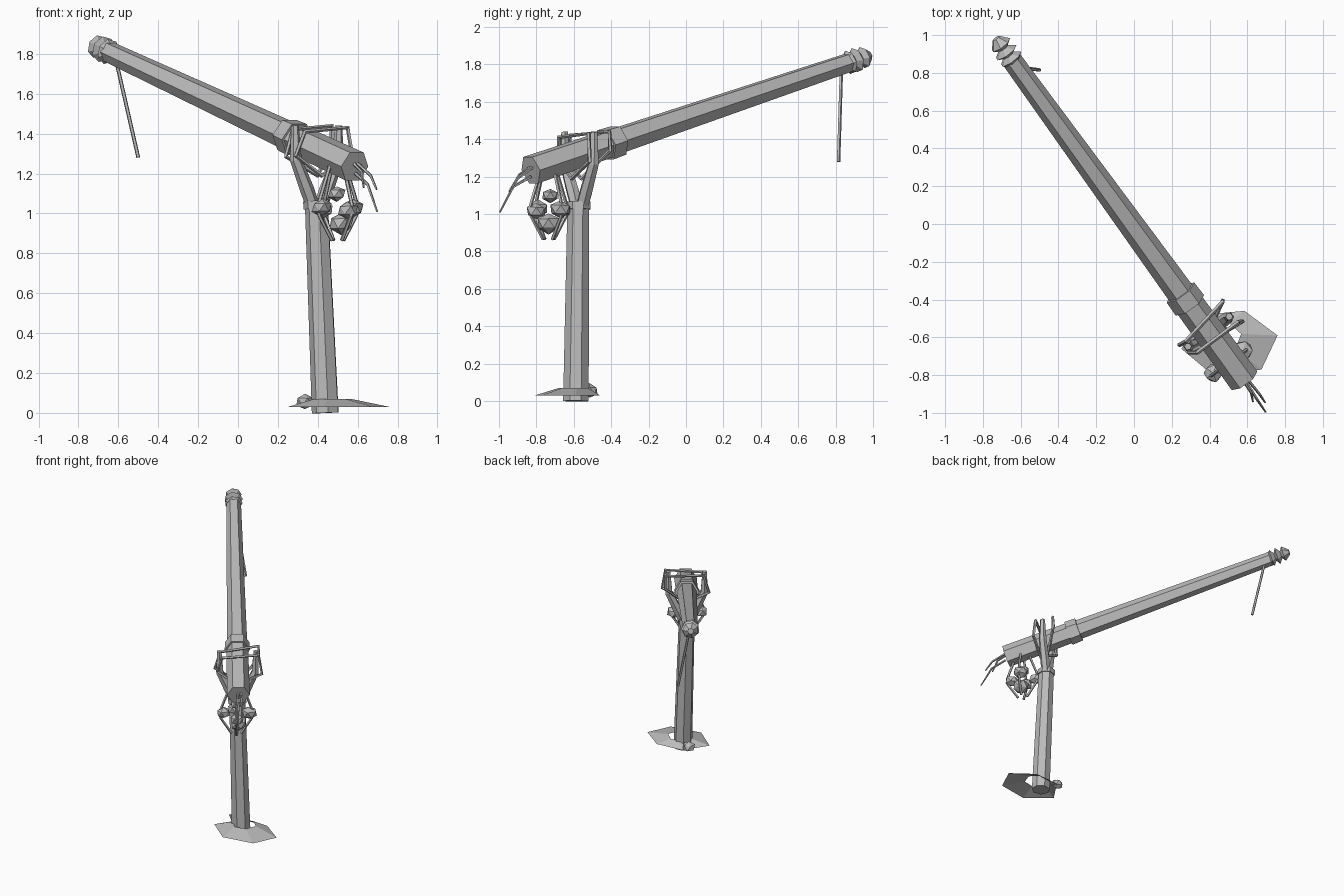
import bpy, bmesh, math, random
from mathutils import Vector

if "Cube" in bpy.data.objects:
    bpy.data.objects.remove(bpy.data.objects["Cube"])

random.seed(4)
wood = bpy.data.materials.new("weathered_grey")
wood.diffuse_color = (0.5, 0.5, 0.5, 1)
wood.use_nodes = True
wood.node_tree.nodes["Principled BSDF"].inputs["Base Color"].default_value = wood.diffuse_color


def finish(name, bm):
    bmesh.ops.recalc_face_normals(bm, faces=bm.faces[:])
    me = bpy.data.meshes.new(name)
    bm.to_mesh(me)
    bm.free()
    me.materials.append(wood)
    ob = bpy.data.objects.new(name, me)
    bpy.context.collection.objects.link(ob)
    return ob


def tube(name, points, radii, sides=6, closed=False, turn=0.0):
    """Faceted tube through points, one radius per point (or one for all)."""
    pts = [Vector(p) for p in points]
    n = len(pts)
    if not isinstance(radii, (list, tuple)):
        radii = [radii] * n
    bm = bmesh.new()
    rings = []
    for i, p in enumerate(pts):
        a = pts[i - 1] if (i or closed) else p
        b = pts[(i + 1) % n] if (i < n - 1 or closed) else p
        d = ((b - p).normalized() + (p - a).normalized()).normalized()
        ref = Vector((0, 0, 1)) if closed or abs((pts[-1] - pts[0]).normalized().z) < 0.8 else Vector((0.81, 0.587, 0))
        if closed:
            ref = Vector((-0.57, 0.785, 0.26))
        u = d.cross(ref).normalized()
        v = u.cross(d)
        rings.append([bm.verts.new(p + radii[i] * (math.cos(t) * u + math.sin(t) * v))
                      for t in [turn + 2 * math.pi * k / sides for k in range(sides)]])
    for i in range(n if closed else n - 1):
        r, s = rings[i], rings[(i + 1) % n]
        for k in range(sides):
            bm.faces.new((r[k], r[(k + 1) % sides], s[(k + 1) % sides], s[k]))
    if not closed:
        bm.faces.new(rings[0])
        bm.faces.new(rings[-1])
    return finish(name, bm)


def stone(name, centre, r, squash=0.85):
    bm = bmesh.new()
    bmesh.ops.create_icosphere(bm, subdivisions=1, radius=r)
    for v in bm.verts:
        v.co *= random.uniform(0.88, 1.1)
        v.co.z *= squash
        v.co += Vector(centre)
    return finish(name, bm)


# Sweep beam: thick butt, collar and long tapering arm
butt = Vector((0.585, -0.83, 1.235))
tip = Vector((-0.648, 0.87, 1.81))
axis = (tip - butt).normalized()


def along(f):
    return butt.lerp(tip, f)


tube("beam_butt", [along(0), along(0.25)], [0.084, 0.08])
tube("beam_collar", [along(0.235), along(0.275)], [0.093, 0.09])
tube("beam_arm", [along(0.25), along(1)], [0.075, 0.054])

# Notched finial on the far tip
profile = [(-0.01, 0.05), (0.005, 0.066), (0.03, 0.032), (0.05, 0.068), (0.078, 0.03),
           (0.1, 0.06), (0.145, 0.022)]
tube("beam_finial", [tip + axis * s for s, r in profile], [r for s, r in profile], 7)

# Hanging pole
tube("hanging_pole", [(-0.612, 0.83, 1.77), (-0.50, 0.815, 1.28)], 0.01, 5)

# Post with band
tube("post", [(0.44, -0.588, 0), (0.395, -0.575, 1.06)], [0.07, 0.06], 7)
tube("post_band", [(0.397, -0.575, 1.025), (0.394, -0.575, 1.065)], 0.068, 7)

# Forked prongs cradling the beam
side = Vector((0.81, 0.587, 0))
hub = Vector((0.395, -0.57, 0))
for label, s in (("left", -1), ("right", 1)):
    path = [(0.025, 1.04), (0.06, 1.12), (0.13, 1.27), (0.135, 1.44)]
    tube("fork_prong_" + label, [hub + side * s * o + Vector((0, 0, z)) for o, z in path],
         [0.034, 0.036, 0.03, 0.019], 6)

# Lashings looped around the beam and fork
tube("lashing_back", [(0.275, -0.62, 1.42), (0.47, -0.41, 1.44), (0.47, -0.405, 1.34),
                      (0.40, -0.56, 1.19), (0.24, -0.64, 1.285)], 0.012, 5, True)
tube("lashing_front", [(0.335, -0.68, 1.41), (0.55, -0.52, 1.43), (0.575, -0.515, 1.28),
                       (0.42, -0.61, 1.19), (0.29, -0.68, 1.29)], 0.012, 5, True)

# Counterweight stones
for i, (x, y, z, r) in enumerate([(0.575, -0.67, 1.025, 0.06), (0.42, -0.79, 1.03, 0.053),
                                  (0.52, -0.735, 0.95, 0.066), (0.495, -0.725, 1.10, 0.046),
                                  (0.55, -0.80, 1.015, 0.055), (0.43, -0.665, 1.02, 0.052)]):
    stone("weight_stone_%d" % i, (x, y, z), r)

# Rope sling holding the stones
sling = Vector((0.50, -0.735, 0))
for i in range(4):
    t = math.radians(36 + 90 * i)
    d = Vector((math.cos(t), math.sin(t), 0))
    tube("sling_rope_%d" % i, [sling + d * o + Vector((0, 0, z)) for o, z in
                               [(0.045, 1.25), (0.122, 1.04), (0.115, 0.99), (0.035, 0.865)]], 0.01, 5)

# Loose strands at the butt end
for i, p in enumerate([[(0.58, -0.83, 1.25), (0.62, -0.89, 1.21), (0.63, -0.94, 1.13)],
                       [(0.60, -0.82, 1.25), (0.665, -0.90, 1.19), (0.695, -0.945, 1.12)],
                       [(0.59, -0.83, 1.20), (0.65, -0.925, 1.145), (0.697, -0.995, 1.01)]]):
    tube("loose_strand_%d" % i, p, [0.009, 0.008, 0.005], 5)

# Earth skirt around the post: open sloping sheet
bm = bmesh.new()
rim = [(0.76, -0.59), (0.585, -0.46), (0.37, -0.48), (0.25, -0.66), (0.43, -0.81), (0.675, -0.77)]
outer = [bm.verts.new((x, y, 0.03)) for x, y in rim]
inner = [bm.verts.new((0.475 + (x - 0.505) * 0.36, -0.60 + (y + 0.63) * 0.45, 0.07)) for x, y in rim]
for k in range(6):
    j = (k + 1) % 6
    bm.faces.new((outer[k], outer[j], inner[j], inner[k]))
finish("earth_skirt", bm)

# Wedge stone behind the post
stone("base_stone", (0.335, -0.515, 0.055), 0.046)
